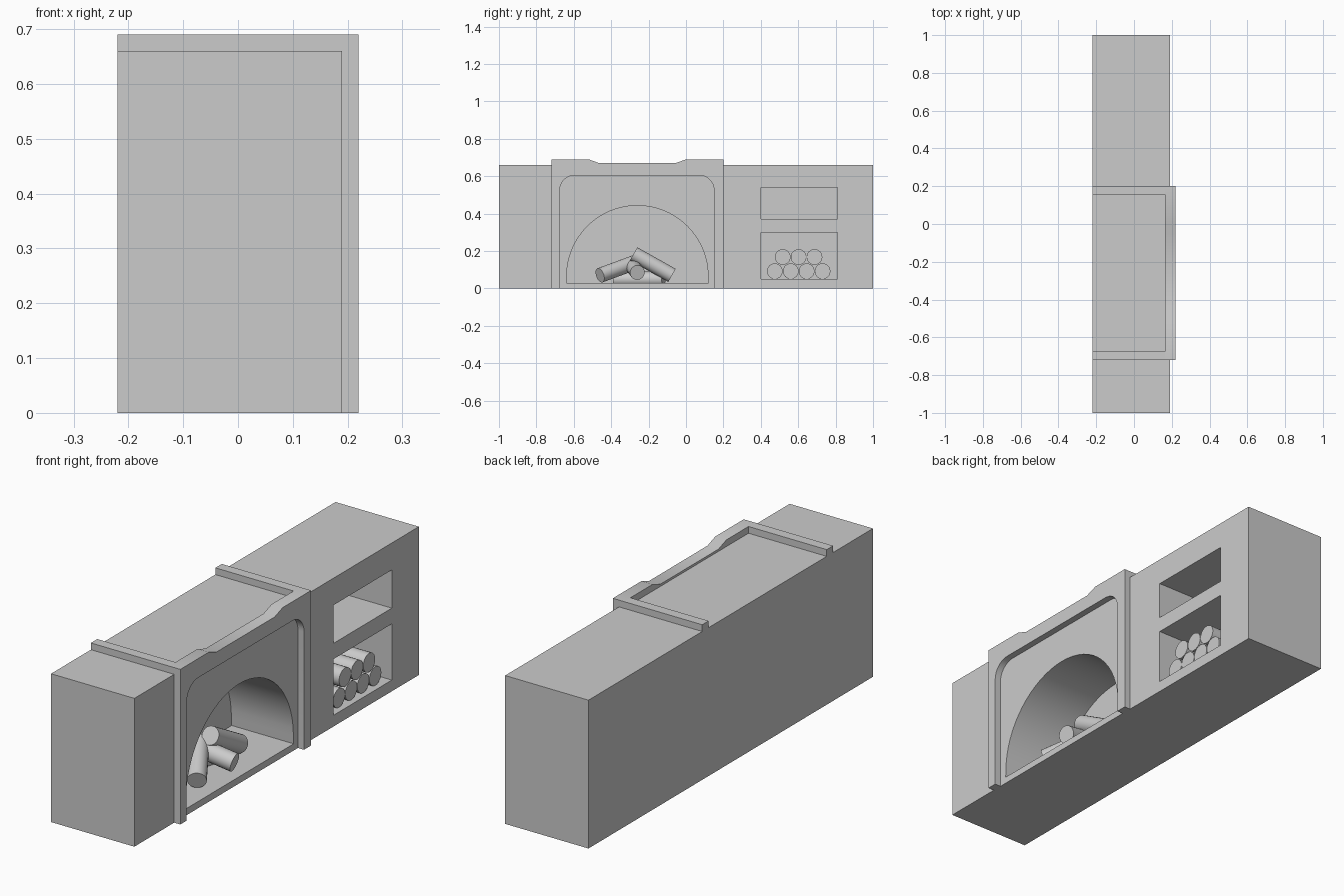
import bpy, bmesh, math
from mathutils import Vector

if "Cube" in bpy.data.objects:
    bpy.data.objects.remove(bpy.data.objects["Cube"])


def prism(name, pts, x0, x1):
    """Extrude a (y, z) outline from x0 to x1."""
    bm = bmesh.new()
    face = bm.faces.new([bm.verts.new((x0, y, z)) for y, z in pts])
    ext = bmesh.ops.extrude_face_region(bm, geom=[face])
    verts = [v for v in ext["geom"] if isinstance(v, bmesh.types.BMVert)]
    bmesh.ops.translate(bm, verts=verts, vec=(x1 - x0, 0, 0))
    bmesh.ops.recalc_face_normals(bm, faces=bm.faces)
    mesh = bpy.data.meshes.new(name)
    bm.to_mesh(mesh)
    bm.free()
    ob = bpy.data.objects.new(name, mesh)
    bpy.context.collection.objects.link(ob)
    return ob


def rect(y0, y1, z0, z1):
    return [(y0, z0), (y1, z0), (y1, z1), (y0, z1)]


def arc(cy, cz, r, a0, a1, n):
    return [(cy + r * math.cos(math.radians(a0 + (a1 - a0) * i / n)),
             cz + r * math.sin(math.radians(a0 + (a1 - a0) * i / n))) for i in range(n + 1)]


def smooth(ob):
    bpy.ops.object.select_all(action='DESELECT')
    ob.select_set(True)
    bpy.context.view_layer.objects.active = ob
    bpy.ops.object.shade_smooth_by_angle(angle=math.radians(30))


def log(name, a, b, r=0.042):
    a, b = Vector(a), Vector(b)
    d = b - a
    bpy.ops.mesh.primitive_cylinder_add(vertices=24, radius=r, depth=d.length, location=(a + b) / 2)
    ob = bpy.context.object
    ob.name = name
    ob.rotation_euler = d.to_track_quat('Z', 'Y').to_euler()
    smooth(ob)


# Long wall body with arched firebox and two storage niches cut out
body = prism("wall_body", rect(-1, 1, 0, 0.66), -0.22, 0.19)
arch = [(-0.64, 0.03), (0.12, 0.03)] + arc(-0.26, 0.065, 0.378, 0, 180, 32)
cutters = [prism("firebox_cutter", arch, -0.115, 0.3),
           prism("lower_niche_cutter", rect(0.4, 0.81, 0.05, 0.30), -0.13, 0.3),
           prism("upper_niche_cutter", rect(0.4, 0.81, 0.37, 0.54), -0.13, 0.3)]
for c in cutters:
    c.hide_render = True
    m = body.modifiers.new(c.name, 'BOOLEAN')
    m.operation, m.solver, m.object = 'DIFFERENCE', 'EXACT', c
    bpy.ops.object.select_all(action='DESELECT')
    bpy.context.view_layer.objects.active = body
    bpy.ops.object.modifier_apply(modifier=m.name)
    bpy.data.objects.remove(c)
smooth(body)

# Raised front surround: dipped top edge, round-cornered opening
outer = [(0.15, 0), (0.2, 0), (0.2, 0.69), (0, 0.69), (-0.055, 0.67),
         (-0.465, 0.67), (-0.52, 0.69), (-0.72, 0.69), (-0.72, 0), (-0.675, 0)]
inner = arc(-0.595, 0.525, 0.08, 180, 90, 8) + arc(0.07, 0.525, 0.08, 90, 0, 8)
smooth(prism("fireplace_surround", outer + inner, 0.165, 0.22))

# Side ribs running back over the top
for name, y0, y1 in (("left_top_rib", -0.72, -0.675), ("right_top_rib", 0.155, 0.2)):
    prism(name, rect(y0, y1, 0.66, 0.69), -0.22, 0.165)

# Stacked logs in the lower niche
for row, (count, y, z) in enumerate(((4, 0.475, 0.092), (3, 0.517, 0.168))):
    for i in range(count):
        log(f"stored_log_{row}_{i}", (-0.12, y + i * 0.085, z), (0.165, y + i * 0.085, z))

# Logs leaning together in the firebox
fire = [((0.12, -0.46, 0.07), (0.0, -0.27, 0.14)),
        ((0.06, -0.28, 0.185), (0.06, -0.075, 0.07)),
        ((0.165, -0.26, 0.085), (0.0, -0.29, 0.125)),
        ((-0.04, -0.38, 0.05), (0.03, -0.12, 0.05))]
for i, (a, b) in enumerate(fire):
    log(f"fire_log_{i}", a, b, 0.04)
